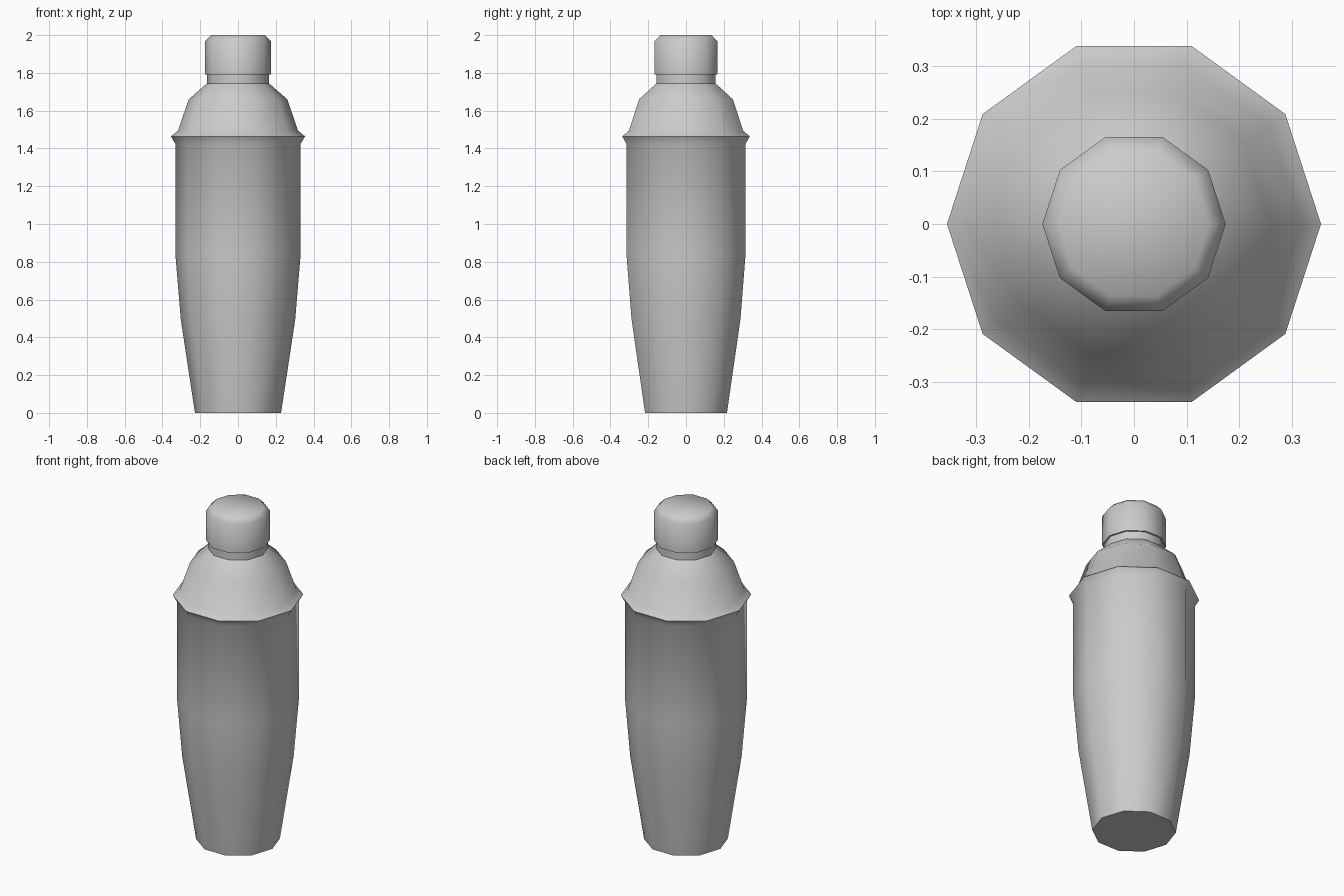
import bpy, bmesh, math

if "Cube" in bpy.data.objects:
    bpy.data.objects.remove(bpy.data.objects["Cube"])

SIDES = 10


def lathe(name, profile, cap_bottom=False, cap_top=False):
    """Revolve a (radius, height) profile into a ten-sided shell."""
    bm = bmesh.new()
    rings = []
    for r, z in profile:
        rings.append([bm.verts.new((r * math.cos(a), r * math.sin(a), z))
                      for a in (2 * math.pi * i / SIDES for i in range(SIDES))])
    for lo, hi in zip(rings, rings[1:]):
        for i in range(SIDES):
            j = (i + 1) % SIDES
            bm.faces.new((lo[i], lo[j], hi[j], hi[i]))
    if cap_bottom:
        bm.faces.new(rings[0][::-1])
    if cap_top:
        bm.faces.new(rings[-1])
    mesh = bpy.data.meshes.new(name)
    bm.to_mesh(mesh)
    bm.free()
    obj = bpy.data.objects.new(name, mesh)
    bpy.context.collection.objects.link(obj)
    bpy.ops.object.select_all(action='DESELECT')
    obj.select_set(True)
    bpy.context.view_layer.objects.active = obj
    bpy.ops.object.shade_smooth_by_angle(angle=math.radians(50))
    return obj


# Tapered cup with its flared lip
lathe("tumbler_body", [(0.228, 0), (0.303, 0.495), (0.332, 0.845),
                       (0.332, 1.425), (0.355, 1.464)], cap_bottom=True)

# Domed shoulder resting on the lip
lathe("strainer_lid", [(0.355, 1.464), (0.318, 1.494),
                       (0.261, 1.66), (0.164, 1.745)])

# Short neck under the cap
lathe("neck", [(0.164, 1.745), (0.164, 1.792)])

# Cap with underside lip and chamfered top
lathe("cap", [(0.164, 1.792), (0.174, 1.792), (0.174, 1.968),
              (0.143, 2.0)], cap_top=True)
